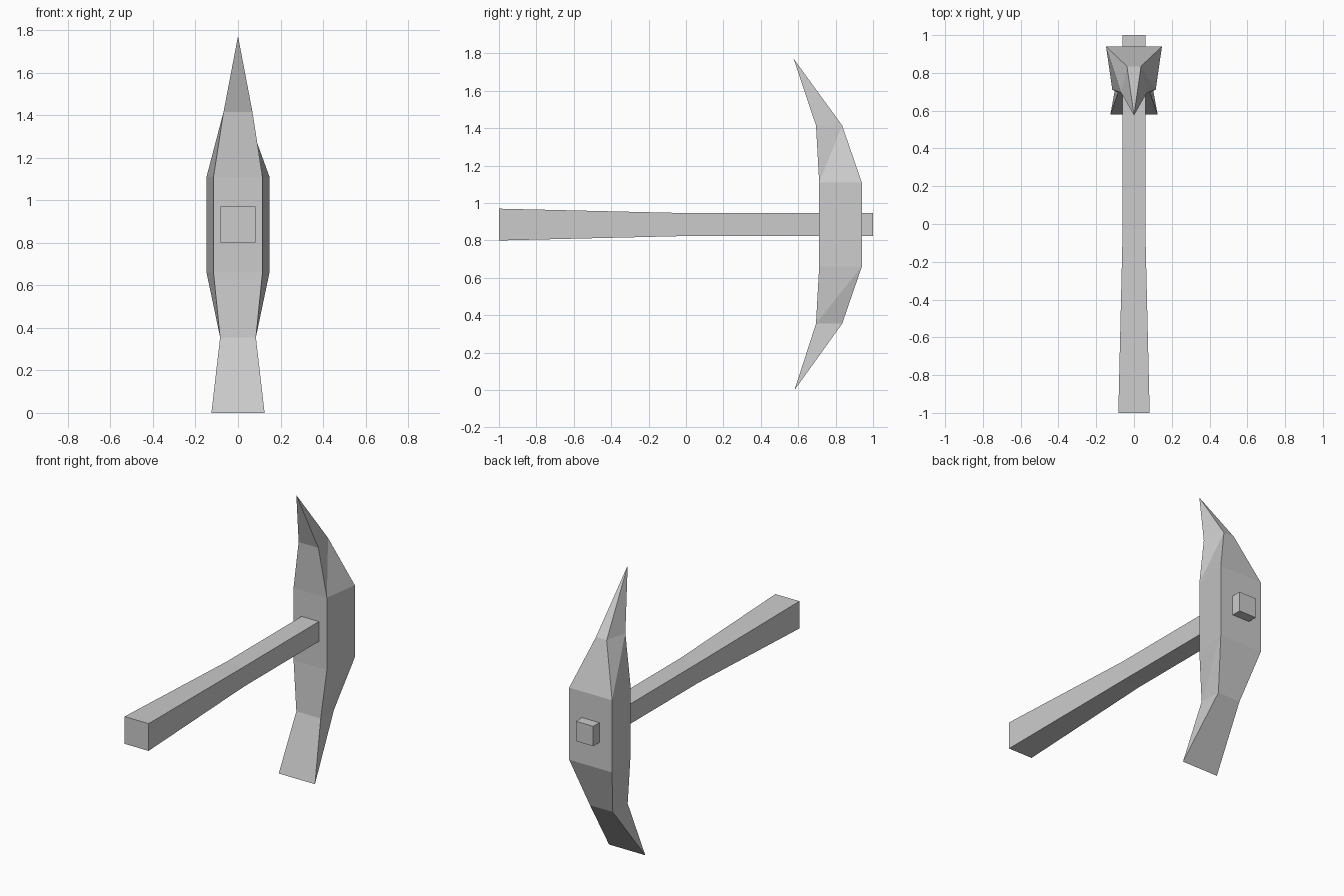
import bpy
import bmesh

cube = bpy.data.objects.get("Cube")
if cube:
    bpy.data.objects.remove(cube, do_unlink=True)

# Single flat grey for the whole tool
grey = bpy.data.materials.new("light grey")
grey.use_nodes = True
color = (0.6, 0.6, 0.6, 1)
grey.diffuse_color = color
grey.node_tree.nodes["Principled BSDF"].inputs["Base Color"].default_value = color


def finish(bm, name):
    """Turn a bmesh into a flat-shaded object."""
    bmesh.ops.recalc_face_normals(bm, faces=bm.faces)
    mesh = bpy.data.meshes.new(name)
    bm.to_mesh(mesh)
    bm.free()
    mesh.materials.append(grey)
    obj = bpy.data.objects.new(name, mesh)
    bpy.context.collection.objects.link(obj)
    return obj


def ring(bm, points):
    return [bm.verts.new(p) for p in points]


# Handle: square bar flaring toward the grip end
bm = bmesh.new()
mid_z = 0.885
rings = []
for y, half_w, half_h in [(-1, 0.083, 0.085), (-0.03, 0.06, 0.062), (1, 0.06, 0.062)]:
    rings.append(ring(bm, [(sx * half_w, y, mid_z + sz * half_h)
                           for sx, sz in [(-1, -1), (1, -1), (1, 1), (-1, 1)]]))
for a, b in zip(rings, rings[1:]):
    for i in range(4):
        j = (i + 1) % 4
        bm.faces.new((a[i], a[j], b[j], b[i]))
bm.faces.new(rings[0])
bm.faces.new(rings[-1])
finish(bm, "handle")

# Head: curved four-sided sections (height, front y, front half width, back y, back half width)
bm = bmesh.new()
sections = [
    (0.355, 0.695, 0.084, 0.835, 0.078),
    (0.66, 0.712, 0.115, 0.94, 0.148),
    (1.11, 0.712, 0.115, 0.94, 0.148),
    (1.415, 0.695, 0.068, 0.835, 0.037),
]
rings = [ring(bm, [(-f, yf, z), (f, yf, z), (b, yb, z), (-b, yb, z)])
         for z, yf, f, yb, b in sections]
for k, (lo, hi) in enumerate(zip(rings, rings[1:])):
    bm.faces.new((lo[0], lo[1], hi[1], hi[0]))
    bm.faces.new((lo[2], lo[3], hi[3], hi[2]))
    for front, back in [(1, 2), (0, 3)]:
        quad = (lo[front], lo[back], hi[back], hi[front])
        if k == 1:
            bm.faces.new(quad)
        elif k == 0 or front == 1:      # fold from lower front to upper back
            bm.faces.new((quad[0], quad[1], quad[2]))
            bm.faces.new((quad[0], quad[2], quad[3]))
        else:                           # fold from lower back to upper front
            bm.faces.new((quad[0], quad[1], quad[3]))
            bm.faces.new((quad[1], quad[2], quad[3]))

# Upper pick point
tip = bm.verts.new((0, 0.575, 1.772))
top = rings[-1]
for i in range(4):
    bm.faces.new((top[i], top[(i + 1) % 4], tip))

# Lower chisel edge
left, right = ring(bm, [(s * 0.125, 0.58, 0) for s in (1, -1)])
low = rings[0]
bm.faces.new((right, left, low[1], low[0]))
bm.faces.new((left, right, low[3], low[2]))
bm.faces.new((left, low[2], low[1]))
bm.faces.new((right, low[0], low[3]))
finish(bm, "pick_head")
